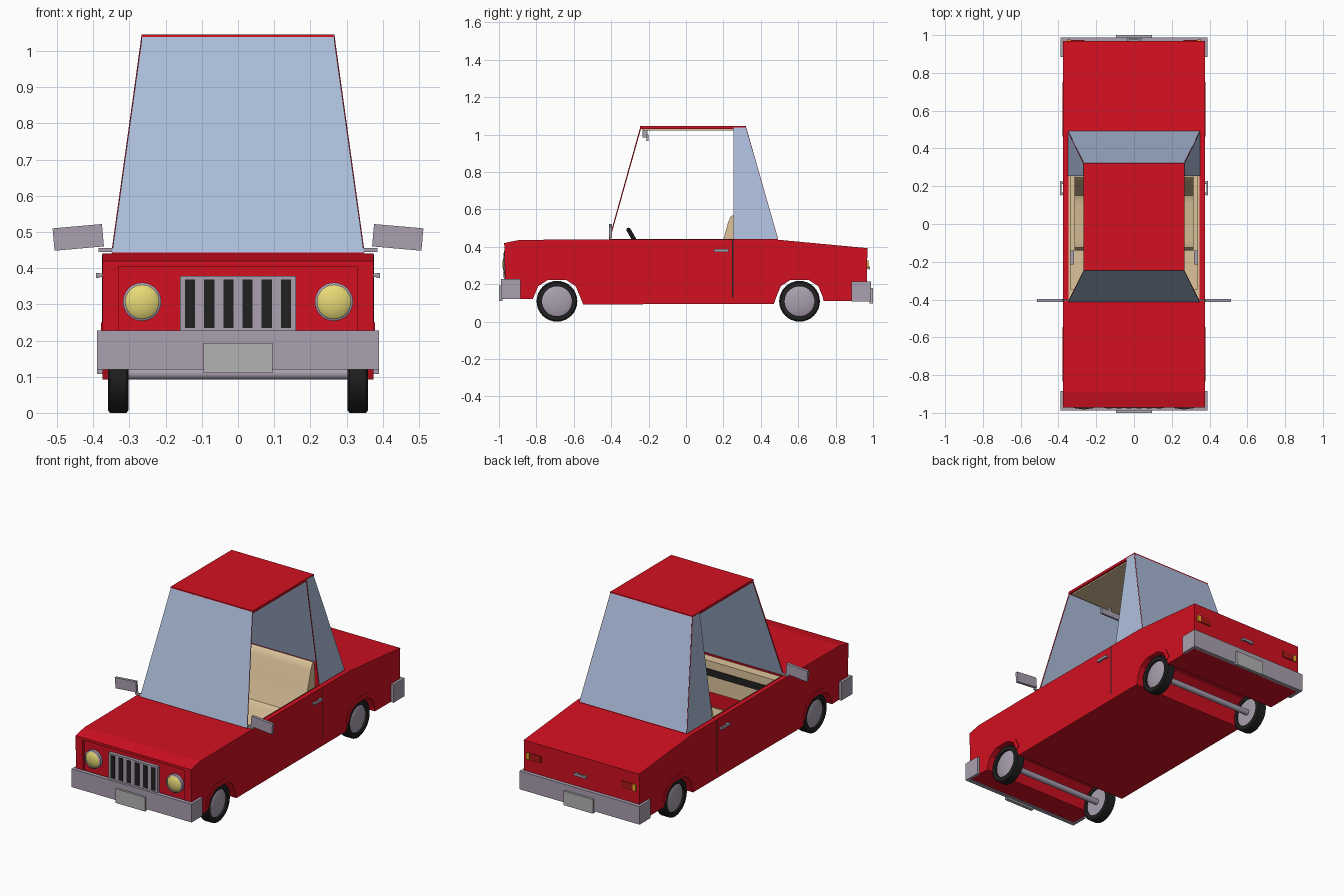
import bpy, bmesh
from math import radians, pi
from mathutils import Matrix, Vector

if "Cube" in bpy.data.objects:
    bpy.data.objects.remove(bpy.data.objects["Cube"])


def material(name, *rgb):
    m = bpy.data.materials.new(name)
    m.diffuse_color = (*rgb, 1)
    m.use_nodes = True
    m.node_tree.nodes["Principled BSDF"].inputs["Base Color"].default_value = m.diffuse_color
    return m


RED = material("red_paint", 0.65, 0.005, 0.015)
GLASS = material("glass", 0.42, 0.52, 0.72)
TAN = material("tan_trim", 0.72, 0.55, 0.33)
BLACK = material("black_rubber", 0.015, 0.015, 0.015)
CHROME = material("chrome", 0.40, 0.35, 0.43)
PLATE = material("plate_grey", 0.45, 0.45, 0.45)
YELLOW = material("lamp_yellow", 0.80, 0.70, 0.18)
ORANGE = material("lamp_orange", 0.85, 0.40, 0.02)
LAMP_RED = material("lamp_red", 0.40, 0.01, 0.01)


def finish(bm, name, *mats, smooth=False):
    bmesh.ops.recalc_face_normals(bm, faces=bm.faces)
    me = bpy.data.meshes.new(name)
    bm.to_mesh(me)
    bm.free()
    for m in mats:
        me.materials.append(m)
    ob = bpy.data.objects.new(name, me)
    bpy.context.collection.objects.link(ob)
    bpy.ops.object.select_all(action='DESELECT')
    bpy.context.view_layer.objects.active = ob
    ob.select_set(True)
    if smooth:
        bpy.ops.object.shade_smooth_by_angle(angle=radians(35))
    return ob


def box(name, x, y, z, mat, tilt=0):
    bm = bmesh.new()
    lo, hi = Vector((x[0], y[0], z[0])), Vector((x[1], y[1], z[1]))
    mtx = (Matrix.Translation((lo + hi) / 2) @ Matrix.Rotation(tilt, 4, 'Y')
           @ Matrix.Diagonal((*[abs(c) for c in hi - lo], 1)))
    bmesh.ops.create_cube(bm, size=1, matrix=mtx)
    return finish(bm, name, mat)


def extrude(name, pts, a, b, mat, axis='x', smooth=False):
    """Closed 2D outline extruded along x (points are y,z) or z (points are x,y)."""
    bm = bmesh.new()
    place = (lambda p: (a, *p)) if axis == 'x' else (lambda p: (*p, a))
    face = bm.faces.new([bm.verts.new(place(p)) for p in pts])
    geo = bmesh.ops.extrude_face_region(bm, geom=[face], use_keep_orig=True)["geom"]
    vec = (b - a, 0, 0) if axis == 'x' else (0, 0, b - a)
    bmesh.ops.translate(bm, vec=vec, verts=[g for g in geo if isinstance(g, bmesh.types.BMVert)])
    return finish(bm, name, mat, smooth=smooth)


def lathe(name, profile, loc, turn, mat, steps=32):
    """Profile of (offset, radius) spun round local x, then turned about z."""
    bm = bmesh.new()
    vs = [bm.verts.new((o, 0, r)) for o, r in profile]
    es = [bm.edges.new(p) for p in zip(vs, vs[1:])]
    bmesh.ops.spin(bm, geom=vs + es, cent=(0, 0, 0), axis=(1, 0, 0), angle=2 * pi, steps=steps)
    bmesh.ops.remove_doubles(bm, verts=bm.verts, dist=1e-5)
    bm.transform(Matrix.Translation(loc) @ Matrix.Rotation(turn, 4, 'Z'))
    return finish(bm, name, mat, smooth=True)


def window(name, corners, border, glazed=True):
    """Red frame inset from a quad, with glass or an open hole in the middle."""
    bm = bmesh.new()
    f = bm.faces.new([bm.verts.new(c) for c in corners])
    bmesh.ops.inset_individual(bm, faces=[f], thickness=border)
    f.material_index = 1
    if not glazed:
        bmesh.ops.delete(bm, geom=[f], context='FACES_ONLY')
    ob = finish(bm, name, RED, GLASS)
    mod = ob.modifiers.new("thickness", 'SOLIDIFY')
    mod.thickness, mod.offset = 0.01, 0
    return ob


def cut(ob, x, y, z):
    c = box("cutter", x, y, z, RED)
    c.hide_render = True
    mod = ob.modifiers.new("cut", 'BOOLEAN')
    mod.object, mod.operation, mod.solver = c, 'DIFFERENCE', 'EXACT'
    bpy.context.view_layer.objects.active = ob
    bpy.ops.object.modifier_apply(modifier=mod.name)
    bpy.data.objects.remove(c)


# body shell: side profile with wheel arches, hollowed for the cabin
WHEELS = {"front": -0.69, "rear": 0.607}
ARCH = [(-.125, .13), (-.10, .19), (-.05, .222), (.05, .222), (.10, .19), (.125, .13)]
OUTER = [(-.145, .15), (-.115, .212), (-.055, .25), (.055, .25), (.115, .212), (.145, .15)]
arches = {k: [(y + dy, z) for dy, z in ARCH] for k, y in WHEELS.items()}
profile = ([(-.965, .125), (-.82, .12)] + arches["front"] + [(-.55, .092), (.47, .095)]
           + arches["rear"] + [(.735, .11), (.965, .11), (.97, .393), (.49, .438),
                               (-.40, .44), (-.89, .437), (-.972, .42)])
body = extrude("body", profile, -0.375, 0.375, RED)
cut(body, (-.347, .347), (-.40, .465), (.13, .6))
cut(body, (-.33, .33), (-1.1, -.955), (.2, .405))

# roof and headliner
box("roof", (-.267, .267), (-.245, .322), (1.03, 1.045), RED)
box("headliner", (-.255, .255), (-.23, .305), (1.022, 1.031), TAN)

# windows
F, R, FT, RT, ZB, ZT, XB, XT, P = -.41, .49, -.243, .32, .438, 1.034, .348, .265, .255
window("windshield", [(-XB, F, ZB), (XB, F, ZB), (XT, FT, ZT), (-XT, FT, ZT)], .015)
window("rear_window", [(XB, R, ZB), (-XB, R, ZB), (-XT, RT, ZT), (XT, RT, ZT)], .015)

for s, side in ((1, "right"), (-1, "left")):
    window(f"door_window_frame_{side}", [(s * XB, F, ZB), (s * XB, P, ZB),
           (s * XT, P, ZT), (s * XT, FT, ZT)], .011, False)
    window(f"quarter_window_{side}", [(s * XB, P, ZB), (s * XB, R, ZB),
           (s * XT, RT, ZT), (s * XT, P, ZT)], .013)

    # door details
    box(f"door_seam_{side}", (s * .37, s * .3762), (.247, .253), (.13, .438), BLACK)
    box(f"door_handle_{side}", (s * .383, s * .393), (.15, .228), (.373, .387), CHROME)
    for y in (.16, .218):
        box(f"handle_post_{side}", (s * .37, s * .385), (y - .006, y + .006), (.375, .385), CHROME)
    box(f"door_trim_{side}", (s * .337, s * .348), (-.399, .464), (.13, .436), TAN)
    box(f"inner_handle_{side}", (s * .318, s * .337), (-.215, -.14), (.36, .38), CHROME)

    # side mirrors
    box(f"side_mirror_{side}", (s * .373, s * .51), (-.412, -.396), (.454, .516), CHROME, s * radians(-5 + 10))
    box(f"mirror_arm_{side}", (s * .345, s * .385), (-.408, -.400), (.444, .456), CHROME)

    # headlights
    lathe(f"headlight_ring_{side}", [(-.02, .053), (.01, .053), (.014, .046), (-.02, .046)],
          (s * .265, -.962, .307), -pi / 2, CHROME)
    lathe(f"headlight_{side}", [(-.02, .047), (.006, .047), (.014, .035), (.018, .018), (.02, 0)],
          (s * .265, -.962, .307), -pi / 2, YELLOW)

    # tail lights
    box(f"tail_light_{side}", (s * .262, s * .335), (.96, .974), (.288, .326), LAMP_RED)
    box(f"turn_signal_{side}", (s * .335, s * .355), (.96, .977), (.288, .326), ORANGE)

    # wheels and arch lips
    for end, y in WHEELS.items():
        turn = 0 if s > 0 else pi
        lathe(f"{end}_tire_{side}", [(-.028, .08), (-.028, .102), (-.023, .109), (.023, .109),
              (.028, .102), (.028, .08), (-.028, .08)], (s * .331, y, .109), turn, BLACK)
        lathe(f"{end}_hub_{side}", [(-.022, 0), (-.022, .082), (.015, .082), (.021, .068),
              (.026, .035), (.028, 0)], (s * .331, y, .109), turn, CHROME)
        lip = arches[end] + [(y + dy, z) for dy, z in reversed(OUTER)]
        extrude(f"{end}_arch_lip_{side}", lip, s * .36, s * .379, RED)

# axles
for end, y in WHEELS.items():
    lathe(f"{end}_axle", [(-.32, .017), (.32, .017)], (0, y, .109), 0, CHROME, 16)

# grille
box("grille", (-.16, .16), (-.974, -.95), (.225, .378), CHROME)
for i in range(6):
    x = (i - 2.5) * .053
    box("grille_slot", (x - .014, x + .014), (-.976, -.96), (.235, .368), BLACK)

# wrap-round bumpers, plates and trunk handle
for end, s, z in (("front", -1, .12), ("rear", 1, .107)):
    half = [(.39, .885), (.39, .988), (-.39, .988), (-.39, .885),
            (-.374, .885), (-.374, .965), (.374, .965), (.374, .885)]
    extrude(f"{end}_bumper", [(x, s * y) for x, y in half], z, z + .107, CHROME, 'z')
    box(f"{end}_plate", (-.095, .095), (s * .98, s * 1.0), (z - .01, z + .073), PLATE)
box("trunk_handle", (-.04, .04), (.976, .985), (.28, .294), CHROME)
for x in (-.03, .03):
    box("trunk_handle_post", (x - .006, x + .006), (.96, .98), (.281, .293), CHROME)

# interior: floor, bench seat, dashboard
box("cabin_floor", (-.346, .346), (-.399, .464), (.125, .137), TAN)
seat = [(-.14, .137), (-.14, .26), (-.125, .29), (-.09, .30), (.11, .285), (.15, .30),
        (.20, .44), (.225, .53), (.238, .56), (.25, .57), (.262, .56), (.265, .137)]
extrude("bench_seat", seat, -.315, .315, TAN, smooth=True)
box("dashboard", (-.337, .337), (-.40, -.345), (.25, .432), TAN)
box("dash_strip", (-.30, .30), (-.35, -.341), (.345, .385), BLACK)

# steering wheel with column and spoke
tilt = (radians(-60), 0, 0)
bpy.ops.mesh.primitive_torus_add(major_radius=.07, minor_radius=.012, major_segments=28,
                                 minor_segments=10, location=(.16, -.272, .43), rotation=tilt)
bpy.context.object.name = "steering_wheel"
bpy.context.object.data.materials.append(BLACK)
bpy.ops.object.shade_smooth_by_angle()
bpy.ops.mesh.primitive_cylinder_add(vertices=16, radius=.012, depth=.10,
                                    location=(.16, -.312, .407), rotation=tilt)
bpy.context.object.name = "steering_column"
bpy.context.object.data.materials.append(BLACK)
bpy.ops.mesh.primitive_cube_add(size=1, location=(.16, -.272, .43), rotation=tilt)
bpy.context.object.name = "steering_spoke"
bpy.context.object.scale = (.13, .02, .01)
bpy.context.object.data.materials.append(BLACK)

# rear-view mirror
box("rearview_mirror", (-.065, .065), (-.212, -.2), (.965, 1.0), CHROME)
box("rearview_stem", (-.008, .008), (-.232, -.205), (.985, 1.03), CHROME)
